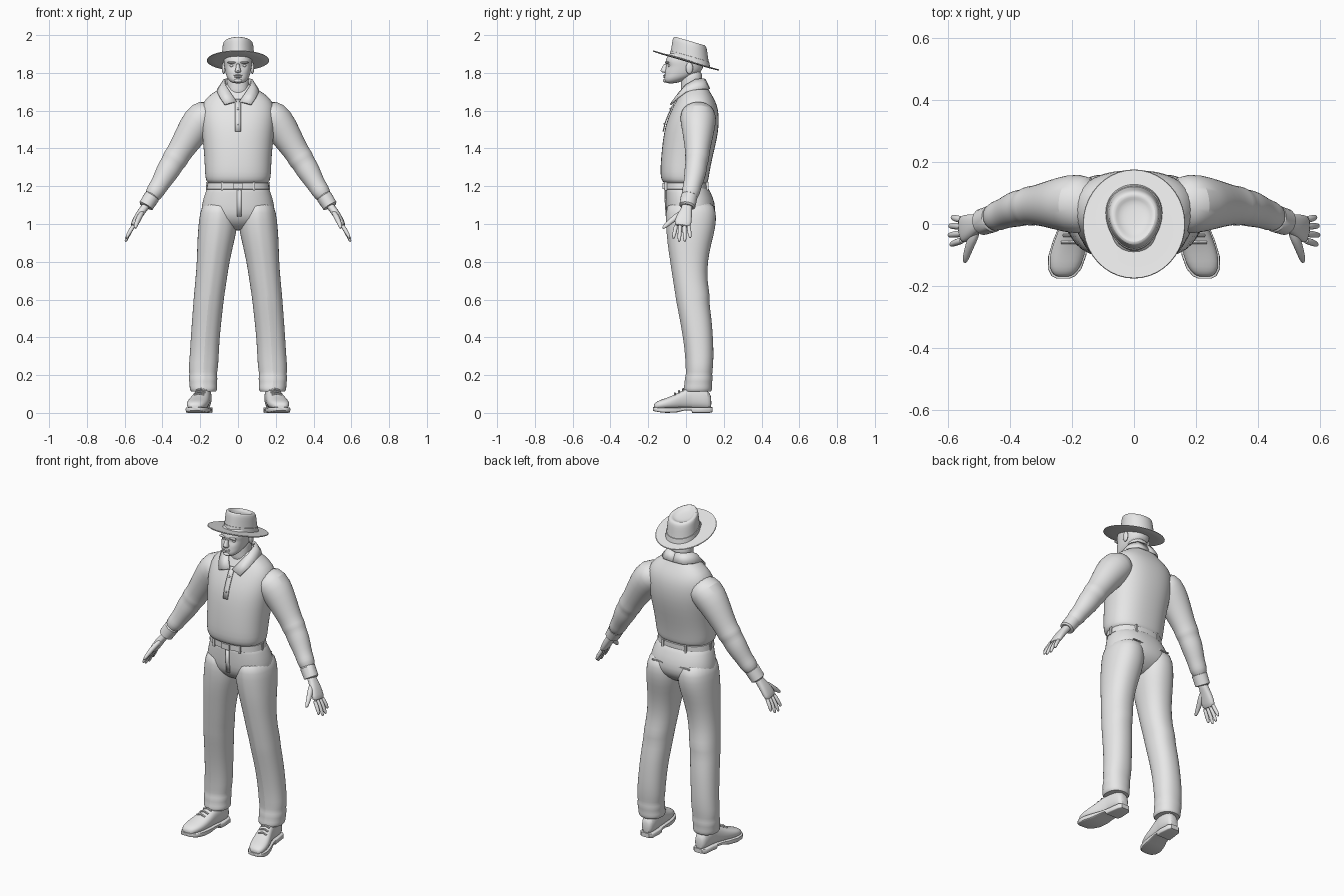
import bpy, bmesh, math
from mathutils import Vector

grey = bpy.data.materials.new("plain_grey")
grey.diffuse_color = (0.8, 0.8, 0.8, 1)
X, Y, Z = Vector((1, 0, 0)), Vector((0, 1, 0)), Vector((0, 0, 1))


def finish(name, bm, mirror=False, subsurf=0, thick=0):
    bmesh.ops.recalc_face_normals(bm, faces=bm.faces)
    me = bpy.data.meshes.new(name)
    bm.to_mesh(me)
    bm.free()
    ob = bpy.data.objects.new(name, me)
    bpy.context.collection.objects.link(ob)
    me.materials.append(grey)
    if thick:
        ob.modifiers.new("thickness", 'SOLIDIFY').thickness = thick
        ob.modifiers["thickness"].offset = 0
    if mirror:
        ob.modifiers.new("mirror", 'MIRROR').use_mirror_merge = False
    if subsurf:
        m = ob.modifiers.new("smooth", 'SUBSURF')
        m.levels = m.render_levels = subsurf
    bpy.ops.object.select_all(action='DESELECT')
    ob.select_set(True)
    bpy.context.view_layer.objects.active = ob
    bpy.ops.object.shade_smooth_by_angle(angle=math.radians(42))
    return ob


def oval(c, u, v, ru, rv, p=2.0, n=28):
    """Super-ellipse ring of points around c."""
    pts = []
    for i in range(n):
        a = math.tau * i / n
        k, s = math.cos(a), math.sin(a)
        pts.append(Vector(c) + u * ru * math.copysign(abs(k) ** (2 / p), k)
                   + v * rv * math.copysign(abs(s) ** (2 / p), s))
    return pts


def level(z, x0, x1, y0, y1, p=2.2, crease=0.0):
    """Horizontal ring filling a box, with an optional front crease."""
    ring = oval(((x0 + x1) / 2, (y0 + y1) / 2, z), X, Y, (x1 - x0) / 2, (y1 - y0) / 2, p)
    ring[21].y -= crease
    return ring


def loft(name, rings, **kw):
    bm = bmesh.new()
    rows = [[bm.verts.new(p) for p in r] for r in rings]
    n = len(rows[0])
    for a, b in zip(rows, rows[1:]):
        for i in range(n):
            bm.faces.new((a[i], a[(i + 1) % n], b[(i + 1) % n], b[i]))
    bm.faces.new(rows[0])
    bm.faces.new(rows[-1][::-1])
    return finish(name, bm, **kw)


def tube(name, path, n=20, p=2.0, **kw):
    """Limb along (x, y, z, radius across, radius in depth)."""
    rings = []
    for i, q in enumerate(path):
        a, b = path[max(i - 1, 0)], path[min(i + 1, len(path) - 1)]
        t = (Vector(b[:3]) - Vector(a[:3])).normalized()
        u = Y.cross(t).normalized()
        rings.append(oval(q[:3], u, t.cross(u), q[3], q[4], p, n))
    return loft(name, rings, mirror=True, **kw)


def sheet(name, rows, thick, **kw):
    bm = bmesh.new()
    vs = [[bm.verts.new(p) for p in r] for r in rows]
    for a, b in zip(vs, vs[1:]):
        for i in range(len(a) - 1):
            bm.faces.new((a[i], a[i + 1], b[i + 1], b[i]))
    return finish(name, bm, thick=thick, **kw)


def ball(name, c, s, mirror=False):
    bm = bmesh.new()
    bmesh.ops.create_uvsphere(bm, u_segments=16, v_segments=10, radius=1)
    for v in bm.verts:
        v.co = Vector(c) + Vector(a * b for a, b in zip(v.co, s))
    return finish(name, bm, mirror)


def box(name, c, s, mirror=False):
    bm = bmesh.new()
    bmesh.ops.create_cube(bm, size=1)
    for v in bm.verts:
        v.co = Vector(c) + Vector(a * b for a, b in zip(v.co, s))
    return finish(name, bm, mirror)


# Shirt body, rings of height, half width, front, back
loft("shirt_body", [level(z, -w, w, f, b, 2.35) for z, w, f, b in [
    (1.23, .14, -.10, .10), (1.213, .16, -.118, .112), (1.235, .172, -.132, .12),
    (1.27, .176, -.137, .124), (1.35, .178, -.133, .14), (1.45, .188, -.123, .165),
    (1.53, .197, -.108, .176), (1.60, .198, -.08, .173), (1.65, .185, -.053, .157),
    (1.69, .142, -.032, .133), (1.72, .09, -.014, .115), (1.75, .062, -.005, .10)]], subsurf=1)

# Sleeves with folds at the elbow, and cuffs
tube("sleeve", [
    (.12, .06, 1.60, .07, .085), (.185, .065, 1.565, .10, .10), (.235, .065, 1.50, .088, .087),
    (.285, .062, 1.42, .073, .072), (.32, .06, 1.365, .066, .063), (.333, .058, 1.345, .070, .066),
    (.347, .055, 1.322, .062, .058), (.365, .052, 1.293, .064, .060), (.39, .045, 1.25, .057, .056),
    (.42, .033, 1.20, .048, .048), (.435, .028, 1.178, .050, .050), (.465, .015, 1.13, .04, .042)], subsurf=1)
tube("cuff", [(.452, .018, 1.15, .036, .038), (.455, .017, 1.146, .042, .044),
              (.487, .007, 1.096, .040, .043), (.489, .006, 1.092, .032, .035)])

# Collar flaps and button placket
sheet("collar", [[(0, .10, 1.765), (0, .125, 1.715)], [(.05, .09, 1.768), (.065, .12, 1.715)],
                 [(.072, .05, 1.765), (.105, .075, 1.715)], [(.066, .0, 1.735), (.11, .0, 1.70)],
                 [(.04, -.035, 1.695), (.095, -.045, 1.668)], [(.008, -.066, 1.648), (.07, -.082, 1.632)]],
      .009, mirror=True)
sheet("placket", [[(-.015, y, z), (.015, y, z)] for z, y in
                  [(1.66, -.052), (1.62, -.074), (1.58, -.093), (1.54, -.109), (1.49, -.121)]], .006)
for i, (z, y) in enumerate([(1.61, -.083), (1.53, -.115)]):
    ball(f"button_{i}", (0, y, z), (.006, .004, .006))

# Belt with buckle and loops
loft("belt", [level(z, -w, w, -.116 - d, .118 + d, 2.3) for z, w, d in
              [(1.182, .155, -.005), (1.184, .167, 0), (1.218, .162, 0), (1.22, .15, -.005)]])
box("buckle", (0, -.118, 1.201), (.05, .012, .034))
box("front_belt_loop", (.085, -.107, 1.20), (.012, .012, .046), True)
box("back_belt_loop", (.075, .112, 1.20), (.012, .012, .046), True)
box("side_belt_loop", (.164, .0, 1.20), (.012, .014, .046), True)

# Trousers
loft("trouser_seat", [level(z, -w, w, f, b, 2.3) for z, w, f, b in [
    (1.205, .15, -.105, .11), (1.195, .162, -.109, .117), (1.14, .184, -.109, .145),
    (1.08, .196, -.107, .159), (1.03, .195, -.10, .15), (.985, .12, -.06, .10),
    (.965, .05, -.02, .06)]], subsurf=1)
loft("trouser_leg", [level(z, a, b, f, k, 2.2, .006) for z, a, b, f, k in [
    (1.13, .02, .180, -.09, .14), (1.06, .003, .203, -.105, .163), (.98, .003, .211, -.102, .157),
    (.9, .022, .216, -.095, .135), (.8, .045, .218, -.08, .114), (.7, .06, .226, -.065, .112),
    (.62, .072, .234, -.052, .128), (.59, .076, .236, -.048, .122), (.5, .086, .243, -.03, .136),
    (.4, .097, .25, -.012, .143), (.3, .102, .256, 0, .147), (.23, .106, .262, .002, .142),
    (.205, .113, .256, .004, .138), (.18, .107, .262, -.004, .142), (.155, .113, .256, -.003, .137),
    (.13, .108, .257, -.010, .139), (.11, .115, .25, -.008, .134), (.115, .13, .235, .01, .12)]],
    mirror=True, subsurf=1)
sheet("fly_flap", [[(x, y, z) for x in (-.004, .018)] for z, y in
                   [(1.18, -.112), (1.10, -.109), (1.04, -.104)]], .006)
for side in (-1, 1):
    box("back_pocket_welt", (side * .09, .145, 1.10), (.07, .009, .006))

# Shoes: depth, centre, half width, top and sole bottom
foot = [(.135, .178, .022, .085, .004), (.12, .179, .037, .12, 0), (.06, .181, .043, .145, 0),
        (.032, .185, .043, .143, 0), (.028, .186, .043, .143, .014), (-.01, .193, .046, .125, .012),
        (-.05, .203, .053, .102, .002), (-.10, .215, .057, .080, 0), (-.14, .223, .050, .068, .004),
        (-.163, .227, .034, .055, .009), (-.170, .228, .018, .042, .012)]
loft("shoe_upper", [oval((x, y, (t + .018) / 2), X, Z, w, (t - .018) / 2, 2.4, 20)
                    for y, x, w, t, _ in foot], mirror=True, subsurf=1)
loft("shoe_sole", [oval((x, y * 1.03, (.03 + b) / 2), X, Z, w + .004, (.03 - b) / 2, 8, 20)
                   for y, x, w, _, b in foot], mirror=True)
for i in range(3):
    y, z = -.015 - .022 * i, .124 - .0115 * i
    tube(f"lace_{i}", [(.168 + .006 * i, y, z - .006, .005, .005), (.195 + .006 * i, y, z + .003, .005, .005),
                       (.222 + .006 * i, y, z - .006, .005, .005)], n=8)

# Hands
tube("palm", [(.475, .01, 1.115, .022, .028), (.50, .004, 1.08, .020, .028),
              (.522, -.005, 1.05, .021, .038), (.545, -.016, 1.01, .019, .046),
              (.558, -.02, .985, .014, .042)], p=2.5, subsurf=1)
for nm, y0, y1, x1, z1 in [("index", -.052, -.066, .590, .922), ("middle", -.030, -.036, .596, .905),
                           ("ring", -.008, -.006, .594, .906), ("little", .013, .022, .586, .925)]:
    tube(nm + "_finger", [(.548, y0, 1.0, .012, .012), (.574, (y0 + y1) / 2, .958, .0115, .0115),
                          (x1 - .003, y1, z1 + .012, .009, .0095), (x1, y1, z1, .004, .005)], n=10, subsurf=1)
tube("thumb", [(.505, -.015, 1.065, .014, .018), (.523, -.055, 1.035, .016, .018),
               (.535, -.088, 1.008, .013, .014), (.543, -.115, .985, .010, .011),
               (.545, -.124, .976, .004, .005)], n=12, subsurf=1)

# Neck and head
loft("neck", [level(z, -w, w, f, b) for z, w, f, b in [
    (1.66, .065, -.035, .09), (1.72, .058, -.025, .088), (1.77, .057, -.03, .085),
    (1.82, .058, -.02, .085)]], subsurf=1)
rings = [level(z, -w, w, f, b, 2.25) for z, w, f, b in [
    (1.744, .022, -.10, -.06), (1.752, .040, -.113, -.03), (1.77, .056, -.117, .015),
    (1.79, .064, -.113, .06), (1.81, .069, -.112, .083), (1.828, .072, -.109, .09),
    (1.842, .074, -.108, .094), (1.858, .076, -.112, .097), (1.89, .076, -.10, .098),
    (1.92, .06, -.07, .09)]]
for p in [p for r in rings for p in r]:      # eye sockets
    if p.y < -.04:
        p.y += .016 * math.exp(-((abs(p.x) - .032) / .016) ** 2 - ((p.z - 1.838) / .012) ** 2)
loft("head", rings, subsurf=1)
loft("nose", [level(z, -w, w, f, -.095, 2) for z, w, f in [
    (1.80, .010, -.115), (1.804, .017, -.131), (1.812, .016, -.137), (1.83, .010, -.126),
    (1.85, .009, -.116)]], subsurf=1)
ball("brow", (.032, -.099, 1.855), (.024, .012, .006), True)
ball("eye", (.032, -.086, 1.838), (.012, .010, .008), True)
ball("upper_lip", (0, -.111, 1.787), (.024, .010, .004))
ball("lower_lip", (0, -.111, 1.778), (.020, .010, .005))
ball("chin", (0, -.108, 1.759), (.022, .014, .011))
ball("ear", (.076, .018, 1.825), (.010, .019, .031), True)


# Hat, sloping down towards the back
def hat_ring(h, w, d, cy, egg=0.0):
    ring = oval((0, cy, 0), X, Y, w, d, 2.0, 40)
    for p in ring:
        p.x *= 1 + egg * (p.y - cy) / d
        p.z = 1.864 - .29 * p.y + h
    return ring


loft("hat_brim", [hat_ring(h, w, w * 1.065, 0) for h, w in [
    (-.004, .07), (-.004, .12), (-.002, .160), (.001, .165), (.005, .163), (.004, .12), (.008, .07)]])
loft("hat_crown", [hat_ring(h, w, d, .020, .14) for h, w, d in [
    (0, .090, .108), (.012, .087, .103), (.05, .084, .097), (.09, .081, .092), (.106, .077, .087),
    (.112, .068, .078), (.109, .058, .066), (.098, .046, .054), (.094, .02, .025)]], subsurf=1)
loft("hat_band", [hat_ring(h, w, d, .020, .14) for h, w, d in [
    (.004, .085, .10), (.004, .0905, .1075), (.030, .0885, .1025), (.031, .084, .097)]])
